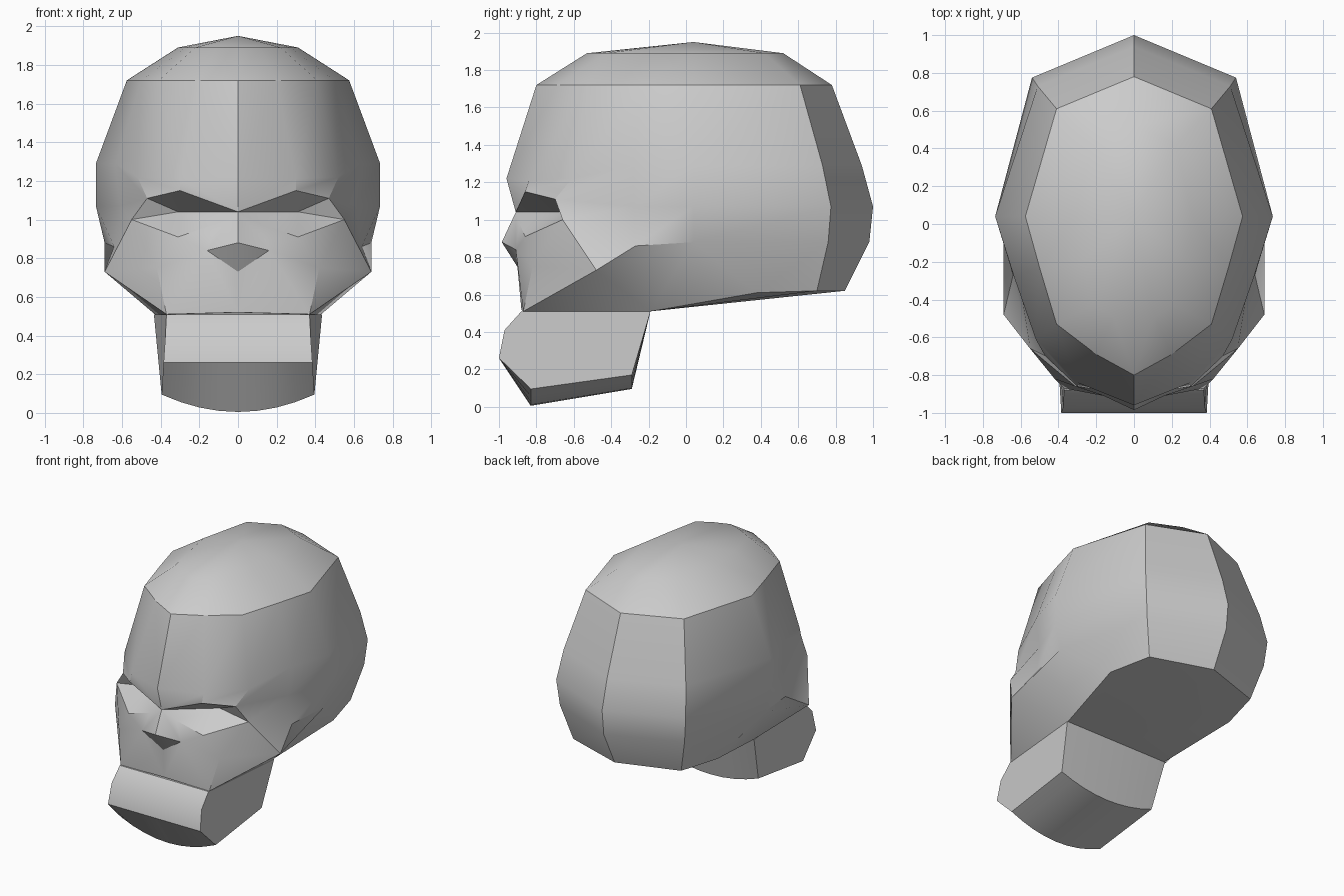
import bpy, bmesh, math
from mathutils import Matrix

if "Cube" in bpy.data.objects:
    bpy.data.objects.remove(bpy.data.objects["Cube"])


def finish(bm, name, angle):
    bmesh.ops.recalc_face_normals(bm, faces=bm.faces)
    me = bpy.data.meshes.new(name)
    bm.to_mesh(me)
    bm.free()
    ob = bpy.data.objects.new(name, me)
    bpy.context.collection.objects.link(ob)
    bpy.ops.object.select_all(action='DESELECT')
    ob.select_set(True)
    bpy.context.view_layer.objects.active = ob
    bpy.ops.object.shade_smooth_by_angle(angle=math.radians(angle))
    return ob


# Cranium rings, half side: Back, Diagonal, Side, temple A, K, brow M, G centre
rings = {
    1: [(0, .52, 1.89), (.22, .42, 1.89), (.31, .04, 1.89), (.27, -.19, 1.89),
        (.22, -.43, 1.89), (.11, -.49, 1.89), (0, -.53, 1.89)],
    2: [(0, .78, 1.72), (.41, .61, 1.72), (.575, .04, 1.72), (.50, -.23, 1.72),
        (.41, -.53, 1.72), (.20, -.69, 1.72), (0, -.80, 1.72)],
    3: [(0, .94, 1.29), (.51, .73, 1.29), (.735, .04, 1.29), (.635, -.28, 1.29),
        (.52, -.61, 1.22), (.30, -.84, 1.21), (0, -.96, 1.22)],
    4: [(0, 1.0, 1.07), (.54, .775, 1.07), (.735, .04, 1.07), (.61, -.28, 1.07)],
    5: [(0, .98, .88), (.52, .76, .88), (.69, .04, .88), (.64, -.27, .86)],
    6: [(0, .85, .62), (.45, .70, .62), (.53, .38, .61)],
}
# Face landmarks, half side
face = {
    'top': (0, .04, 1.95),
    'brow_out': (.47, -.70, 1.11), 'brow': (.30, -.86, 1.15), 'socket': (.31, -.66, 1.04),
    'bridge': (0, -.91, 1.04), 'eye_in': (.11, -.89, .98), 'eye_low': (.31, -.86, .91),
    'eye_out': (.55, -.66, 1.0), 'nose': (0, -.985, .88), 'nostril': (.16, -.91, .84),
    'nose_base': (0, -.89, .73), 'cheek': (.69, -.48, .73), 'cheek_in': (.42, -.82, .75),
    'lip': (0, -.88, .52), 'corner': (.37, -.87, .51),
    'hinge': (.43, -.19, .51), 'palate': (0, -.19, .51),
}
bm = bmesh.new()
P = {k: bm.verts.new(v) for k, v in face.items()}
for r, pts in rings.items():
    for c, p in zip('BDSAKMG', pts):
        P[c + str(r)] = bm.verts.new(p)


def add(names):
    bm.faces.new([P[n] for n in names.split()])


# Skull cap and walls
cols = 'BDSAKMG'
for a, b in zip(cols, cols[1:]):
    add(f'top {a}1 {b}1')
    for r in (1, 2):
        add(f'{a}{r} {a}{r+1} {b}{r+1} {b}{r}')
for a, b, rows in (('B', 'D', (3, 4, 5)), ('D', 'S', (3, 4, 5)), ('S', 'A', (3, 4))):
    for r in rows:
        add(f'{a}{r} {a}{r+1} {b}{r+1} {b}{r}')

# Temple, cheekbone and underside; brow; nose and upper jaw
for f in ('A3 A4 brow_out K3', 'A4 A5 eye_out brow_out', 'A5 cheek eye_out',
          'S5 hinge cheek A5', 'S5 S6 hinge', 'cheek hinge corner',
          'B6 D6 S6 hinge palate', 'palate hinge corner lip',
          'K3 brow_out brow M3', 'M3 brow bridge G3',
          'bridge eye_in nostril nose', 'nose nostril nose_base',
          'eye_in eye_low nostril', 'eye_low eye_out cheek_in', 'eye_out cheek cheek_in',
          'cheek corner cheek_in', 'eye_low cheek_in nostril',
          'nostril lip nose_base', 'nostril cheek_in corner lip'):
    add(f)

# Eye socket fan
rim = 'brow_out brow bridge eye_in eye_low eye_out'.split()
for a, b in zip(rim, rim[1:] + rim[:1]):
    add(f'{a} {b} socket')

bmesh.ops.mirror(bm, geom=bm.verts[:] + bm.edges[:] + bm.faces[:],
                 matrix=Matrix.Identity(4), merge_dist=.001, axis='X')
# Drop the interior centre-line leftovers, if any
bmesh.ops.remove_doubles(bm, verts=bm.verts, dist=.001)
finish(bm, 'skull', 32)

# Lower jaw: side profile (y, z, half width, bulge) swept across x
profile = [(-.88, .51, .37, 0), (-.97, .41, .375, 0), (-1.0, .26, .385, 0),
           (-.83, .095, .395, .09), (-.29, .17, .40, .075), (-.19, .51, .435, 0)]
bm = bmesh.new()
sections = []
for i in range(9):
    t = -1 + i / 4
    sections.append([bm.verts.new((t * w, y, z - d * (1 - t * t))) for y, z, w, d in profile])
for s, e in zip(sections, sections[1:]):
    for j in range(6):
        k = (j + 1) % 6
        bm.faces.new((s[j], s[k], e[k], e[j]))
bm.faces.new(sections[0])
bm.faces.new(sections[-1])
finish(bm, 'lower_jaw', 40)
